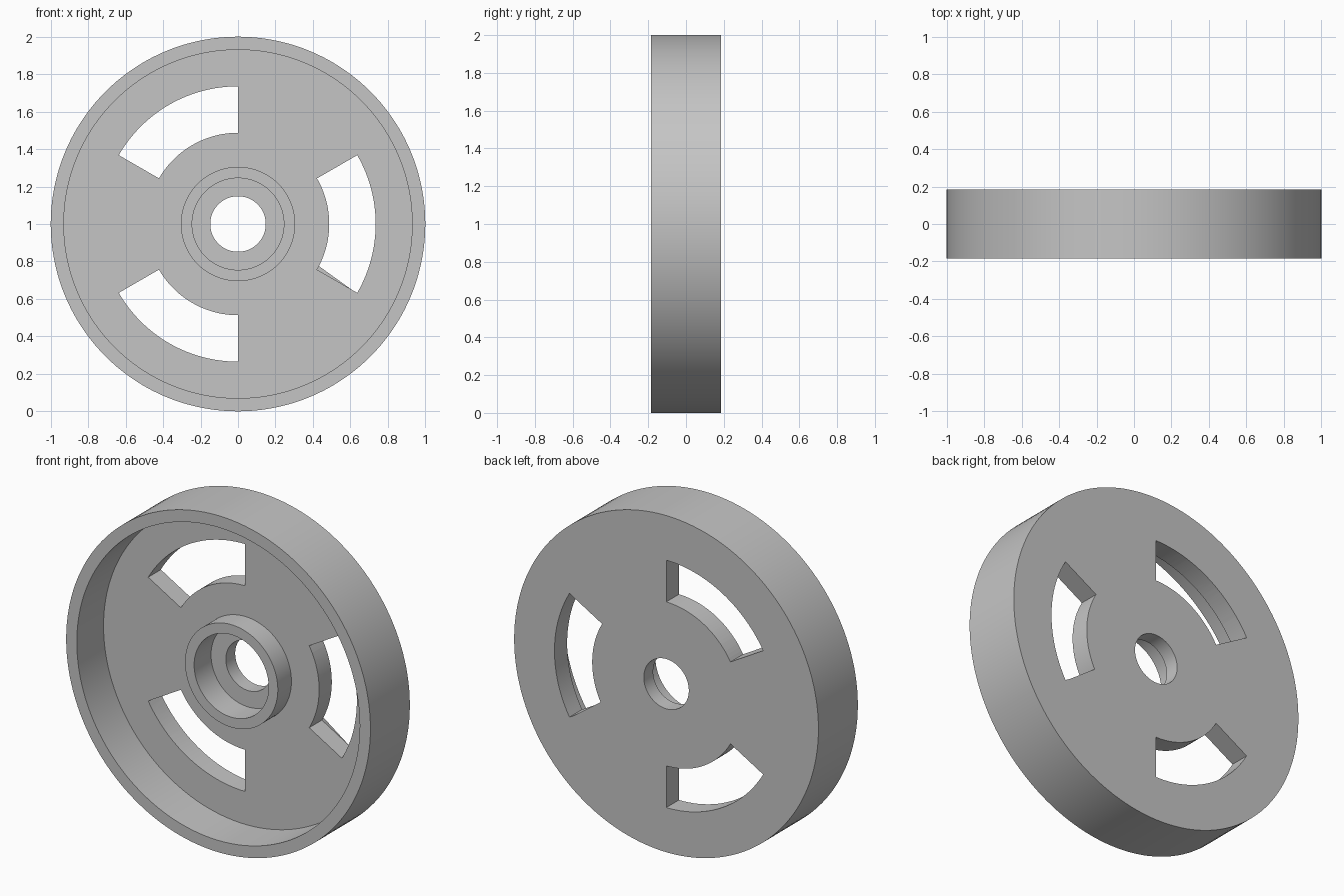
import bpy, bmesh, math

if "Cube" in bpy.data.objects:
    bpy.data.objects.remove(bpy.data.objects["Cube"], do_unlink=True)

CENTRE_Z = 1.0
SEGMENTS = 144

grey = bpy.data.materials.new("plain_grey")
grey.use_nodes = True
colour = (0.56, 0.56, 0.56, 1)
grey.diffuse_color = colour
grey.node_tree.nodes["Principled BSDF"].inputs["Base Color"].default_value = colour


def revolve(name, profile, start=0, sweep=360, steps=SEGMENTS):
    """Sweep a closed (radius, y) profile about the wheel axle, capping part turns."""
    full = sweep == 360
    bm = bmesh.new()
    rings = []
    for i in range(steps if full else steps + 1):
        a = math.radians(start + sweep * i / steps)
        rings.append([bm.verts.new((r * math.cos(a), y, CENTRE_Z + r * math.sin(a)))
                      for r, y in profile])
    n = len(profile)
    for i in range(steps):
        a, b = rings[i], rings[(i + 1) % len(rings)]
        for j in range(n):
            k = (j + 1) % n
            bm.faces.new((a[j], a[k], b[k], b[j]))
    if not full:
        bm.faces.new(rings[0])
        bm.faces.new(rings[-1])
    bmesh.ops.recalc_face_normals(bm, faces=bm.faces)
    mesh = bpy.data.meshes.new(name)
    bm.to_mesh(mesh)
    bm.free()
    mesh.materials.append(grey)
    obj = bpy.data.objects.new(name, mesh)
    bpy.context.collection.objects.link(obj)
    return obj


# Wheel body: rim, web and counterbored hub in one turned section
FRONT, BACK = -0.185, 0.185
WEB, HUB, BORE_FLOOR = 0.066, -0.062, 0.097
wheel = revolve("wheel_body", [
    (1.0, BACK), (1.0, FRONT), (0.93, FRONT), (0.93, WEB),
    (0.305, WEB), (0.305, HUB), (0.245, HUB), (0.245, BORE_FLOOR),
    (0.148, BORE_FLOOR), (0.148, BACK)])

# Three curved slots through the web
slot = [(0.487, 0.0), (0.735, 0.0), (0.735, 0.3), (0.487, 0.3)]
bpy.context.view_layer.objects.active = wheel
for i in range(3):
    cutter = revolve(f"slot_cutter_{i + 1}", slot, start=120 * i - 30, sweep=60, steps=24)
    cutter.hide_render = True
    cut = wheel.modifiers.new("slot", "BOOLEAN")
    cut.operation = "DIFFERENCE"
    cut.solver = "EXACT"
    cut.object = cutter
    bpy.ops.object.modifier_apply(modifier=cut.name)
    bpy.data.objects.remove(cutter, do_unlink=True)

# Smooth round walls with crisp machined edges
bpy.ops.object.select_all(action="DESELECT")
wheel.select_set(True)
bpy.ops.object.shade_smooth_by_angle(angle=math.radians(30))
